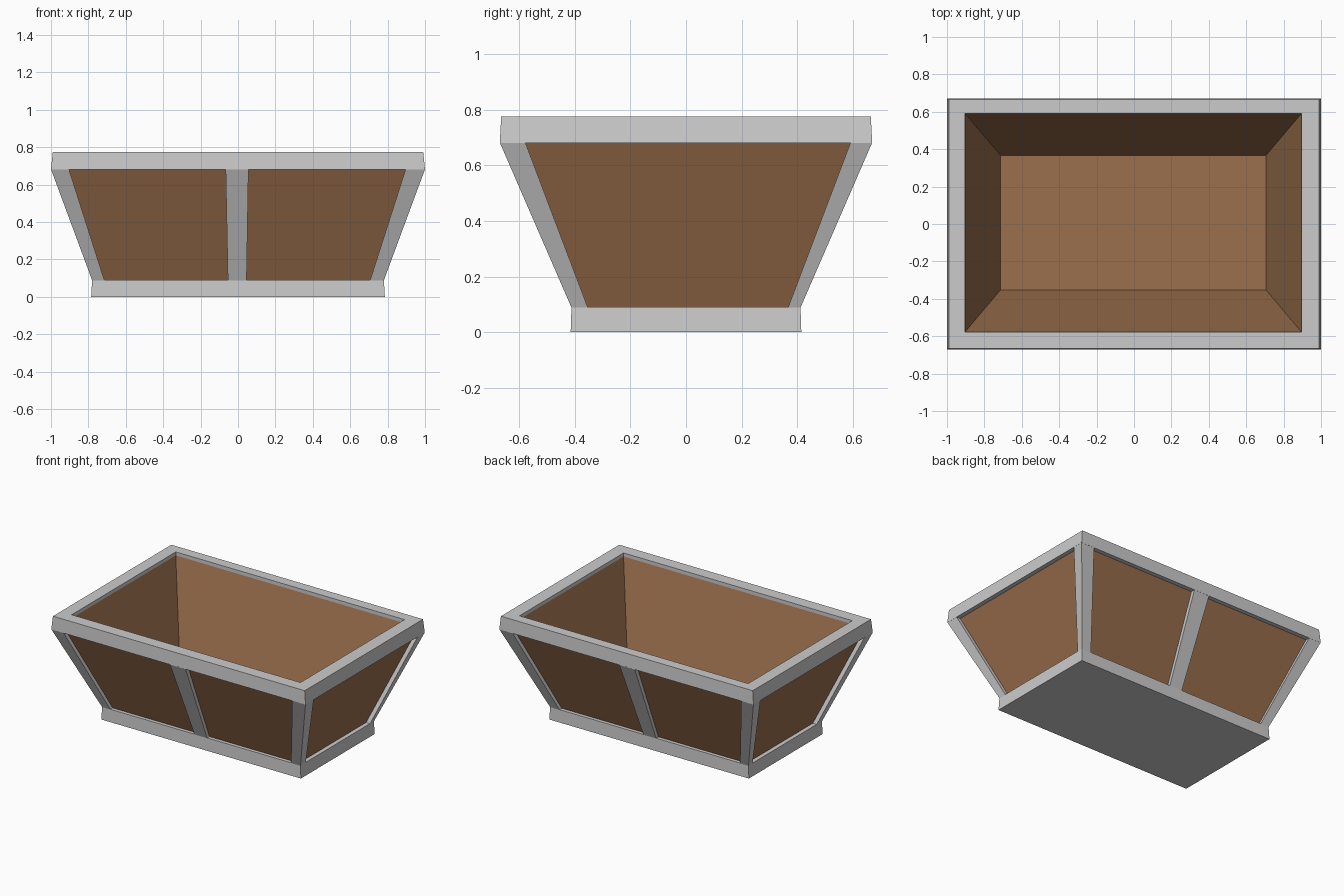
import bpy, bmesh

if "Cube" in bpy.data.objects:
    bpy.data.objects.remove(bpy.data.objects["Cube"])

BROWN = bpy.data.materials.new("brown_panel")
BROWN.diffuse_color = (0.33, 0.16, 0.075, 1)
BROWN.use_nodes = True
BROWN.node_tree.nodes["Principled BSDF"].inputs["Base Color"].default_value = BROWN.diffuse_color


def rect(x0, x1, y0, y1, z):
    return [(x0, y0, z), (x1, y0, z), (x1, y1, z), (x0, y1, z)]


def centred(hx, hy, z, cx=0.0, cy=0.0):
    return rect(cx - hx, cx + hx, cy - hy, cy + hy, z)


def loft(name, loops, cap=True, closed=False, mat=None):
    """Skin a stack of four-point loops into one flat-shaded object."""
    bm = bmesh.new()
    rings = [[bm.verts.new(p) for p in loop] for loop in loops]
    pairs = list(zip(rings, rings[1:]))
    if closed:
        pairs.append((rings[-1], rings[0]))
    for a, b in pairs:
        for i in range(4):
            j = (i + 1) % 4
            bm.faces.new((a[i], a[j], b[j], b[i]))
    if cap:
        bm.faces.new(rings[0])
        bm.faces.new(rings[-1])
    bmesh.ops.recalc_face_normals(bm, faces=bm.faces)
    me = bpy.data.meshes.new(name)
    bm.to_mesh(me)
    bm.free()
    if mat:
        me.materials.append(mat)
    ob = bpy.data.objects.new(name, me)
    bpy.context.collection.objects.link(ob)
    return ob


CX, CY = -0.004, 0.007  # slight offset of the inner opening

# Solid base plinth
loft("base", [centred(0.785, 0.415, 0), centred(0.78, 0.412, 0.09)])

# Flared top rim
loft("rim", [centred(1.0, 0.67, 0.68), centred(0.99, 0.665, 0.775),
             centred(0.90, 0.585, 0.775, CX, CY),
             centred(0.90, 0.585, 0.68, CX, CY)], cap=False, closed=True)

# Brown tub: recessed outer panels, sloping inner walls and floor
loft("tub_panels", [centred(0.735, 0.37, 0.05), centred(0.977, 0.648, 0.70),
                    centred(0.90, 0.585, 0.75, CX, CY),
                    centred(0.71, 0.36, 0.093, CX, CY)], mat=BROWN)

# Leaning corner posts
for sx, side in ((-1, "left"), (1, "right")):
    for sy, end in ((-1, "front"), (1, "back")):
        loft(f"{end}_{side}_post", [
            rect(sx * 0.71 + CX, sx * 0.78, sy * 0.36 + CY, sy * 0.412, 0.088),
            rect(sx * 0.90 + CX, sx * 1.0, sy * 0.585 + CY, sy * 0.67, 0.682)])

# Middle struts on the two long sides
for sy, end in ((-1, "front"), (1, "back")):
    loft(f"{end}_middle_strut", [
        rect(-0.054, 0.046, sy * 0.37, sy * 0.412, 0.088),
        rect(-0.066, 0.056, sy * 0.62, sy * 0.67, 0.682)])
